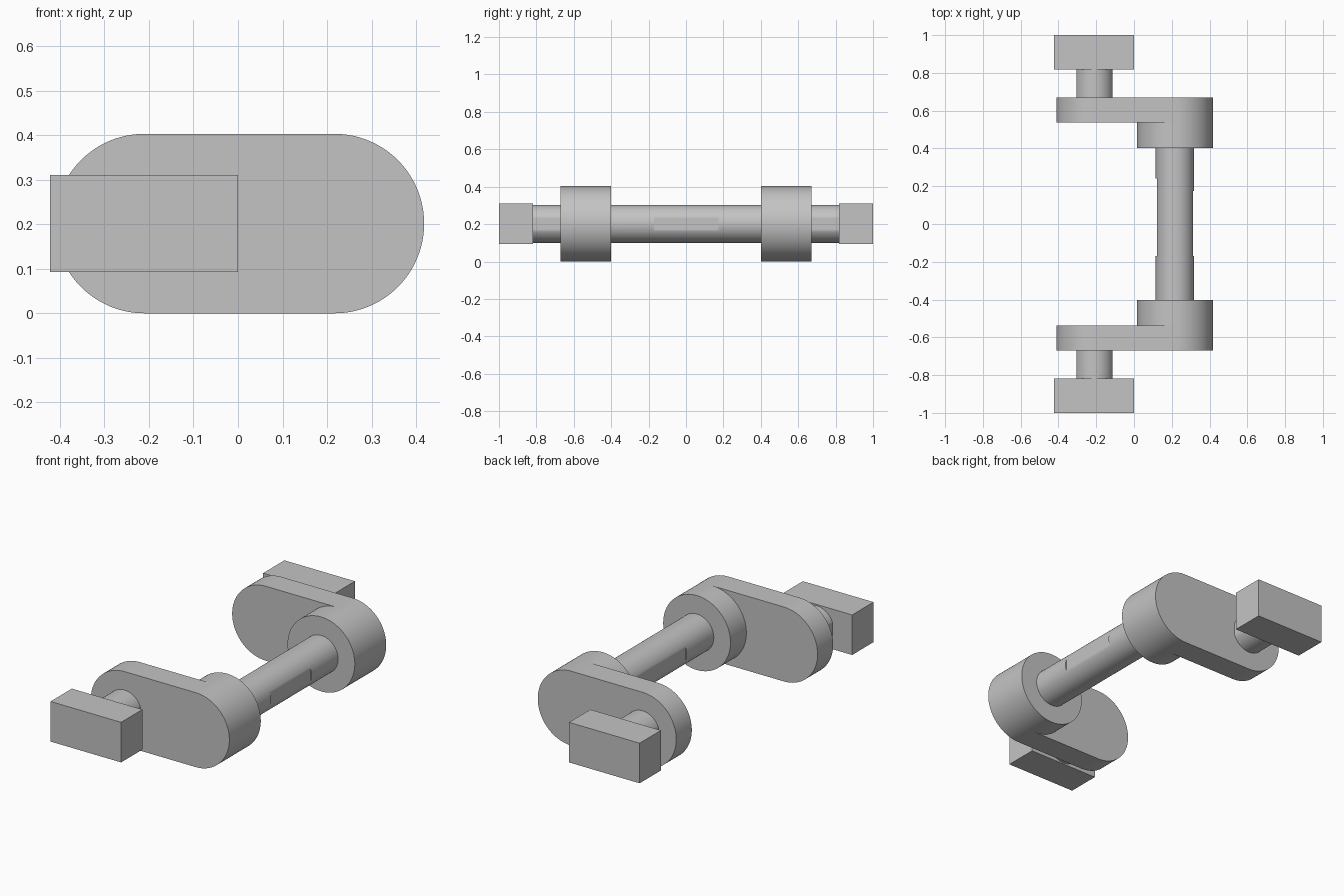
import bpy, bmesh, math

if "Cube" in bpy.data.objects:
    bpy.data.objects.remove(bpy.data.objects["Cube"])

grey = bpy.data.materials.new("plain_grey")
grey.use_nodes = True
GREY = (0.55, 0.55, 0.55, 1)
grey.diffuse_color = GREY
grey.node_tree.nodes["Principled BSDF"].inputs["Base Color"].default_value = GREY

AXIS_Z = 0.2015       # height of every axle line
BORE_X = 0.2165       # main shaft axis
PIN_X = -0.21         # outer pin axis
R_WEB = 0.2015
R_ROD = 0.1015
FLAT = 0.095          # half width across machined flats


def arc(cx, radius, start, end, steps):
    """Points in the x/z plane on an arc around (cx, AXIS_Z)."""
    return [(cx + radius * math.cos(start + (end - start) * i / steps),
             AXIS_Z + radius * math.sin(start + (end - start) * i / steps))
            for i in range(steps + 1)]


def loft(name, rings, smooth=True):
    """Skin a list of (y, outline) rings and cap both ends."""
    bm = bmesh.new()
    loops = [[bm.verts.new((x, y, z)) for x, z in pts] for y, pts in rings]
    n = len(loops[0])
    for a, b in zip(loops, loops[1:]):
        for i in range(n):
            j = (i + 1) % n
            bm.faces.new((a[i], a[j], b[j], b[i]))
    bm.faces.new(loops[0])
    bm.faces.new(loops[-1][::-1])
    bmesh.ops.remove_doubles(bm, verts=bm.verts, dist=1e-5)
    bmesh.ops.recalc_face_normals(bm, faces=bm.faces)
    mesh = bpy.data.meshes.new(name)
    bm.to_mesh(mesh)
    bm.free()
    mesh.materials.append(grey)
    obj = bpy.data.objects.new(name, mesh)
    bpy.context.collection.objects.link(obj)
    if smooth:
        bpy.ops.object.select_all(action='DESELECT')
        obj.select_set(True)
        bpy.context.view_layer.objects.active = obj
        bpy.ops.object.shade_smooth_by_angle(angle=math.radians(30))
    return obj


def rod_outline(cx, left=R_ROD, right=R_ROD):
    """Circle cut flat at the given distances left and right of its axis."""
    circle = arc(cx, R_ROD, 0, math.tau, 96)[:-1]
    return [(min(max(x, cx - left), cx + right), z) for x, z in circle]


# Main shaft, with a shallow flat milled on each side
full = rod_outline(BORE_X)
both = rod_outline(BORE_X, FLAT, FLAT)
one = rod_outline(BORE_X, left=FLAT)
loft("main_shaft", [(-0.405, full), (-0.17, full), (-0.17, both), (0.175, both),
                    (0.175, one), (0.24, one), (0.24, full), (0.405, full)])

# Crank web, boss, pin and end block, mirrored front to back
web = (arc(BORE_X, R_WEB, -math.pi / 2, math.pi / 2, 48)
       + arc(PIN_X, R_WEB, math.pi / 2, 3 * math.pi / 2, 48))
boss = arc(BORE_X, R_WEB, -math.pi / 2, 3 * math.pi / 2, 96)[:-1]
pin = rod_outline(PIN_X, FLAT, FLAT)
block = [(-0.4225, 0.093), (0.0, 0.093), (0.0, 0.31), (-0.4225, 0.31)]

for side, s in (("front", -1), ("back", 1)):
    for part, outline, near, far in (("boss", boss, 0.402, 0.538),
                                     ("crank_web", web, 0.538, 0.671),
                                     ("pin", pin, 0.671, 0.818),
                                     ("end_block", block, 0.818, 1.0)):
        loft(f"{side}_{part}", [(s * near, outline), (s * far, outline)],
             smooth=part != "end_block")
